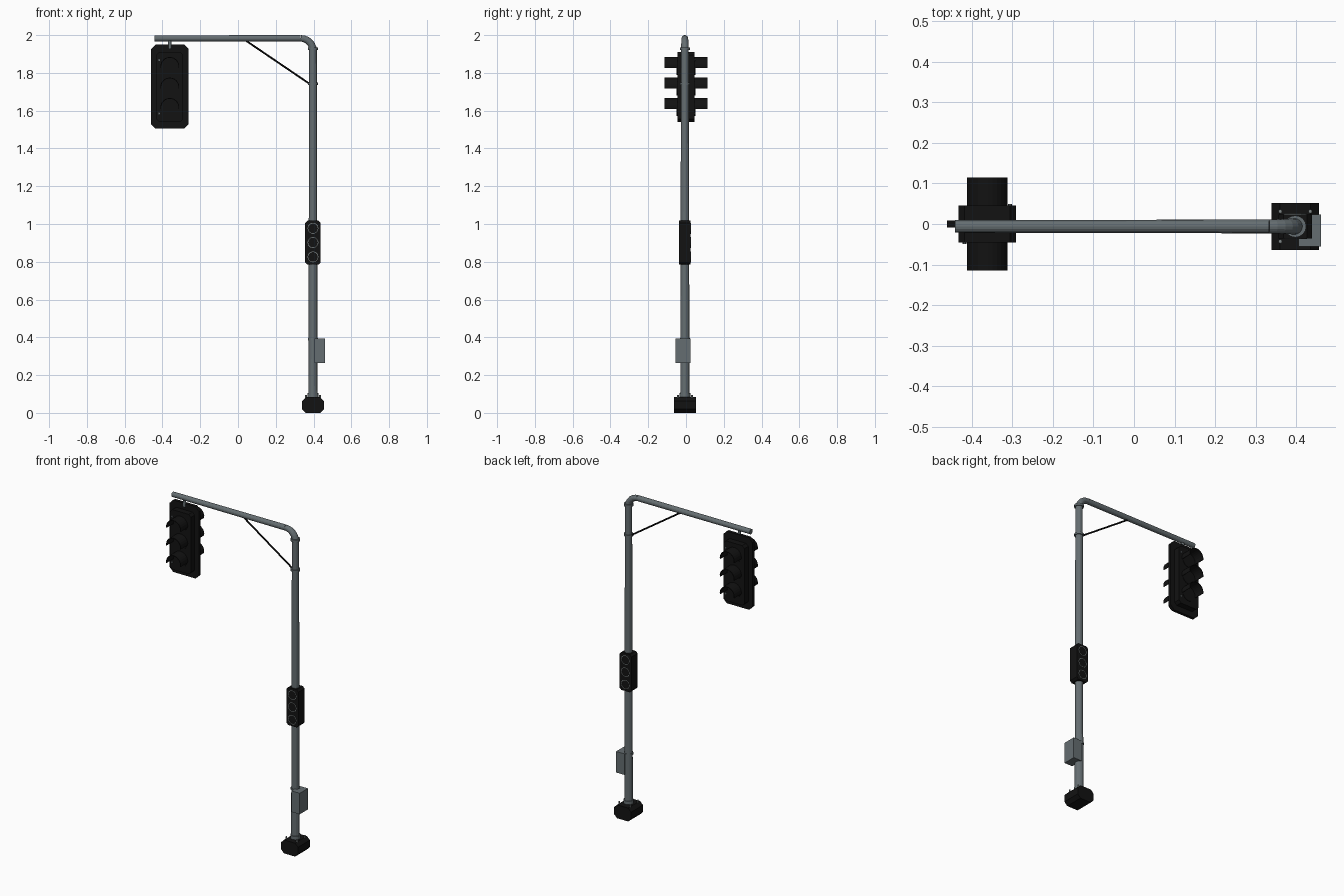
import bpy, bmesh, math
from mathutils import Vector

if "Cube" in bpy.data.objects:
    bpy.data.objects.remove(bpy.data.objects["Cube"])

PX, PY = 0.397, -0.006      # pole axis
SX = -0.361                 # hanging signal axis


def material(name, rgb):
    m = bpy.data.materials.new(name)
    m.diffuse_color = (*rgb, 1)
    m.use_nodes = True
    m.node_tree.nodes["Principled BSDF"].inputs["Base Color"].default_value = m.diffuse_color
    return m


GREY = material("painted_grey_metal", (0.13, 0.155, 0.165))
BLACK = material("matte_black", (0.006, 0.006, 0.006))
LIGHT = material("light_grey_metal", (0.22, 0.25, 0.25))


def finish(name, bm, mat):
    bmesh.ops.recalc_face_normals(bm, faces=bm.faces[:])
    me = bpy.data.meshes.new(name)
    bm.to_mesh(me)
    bm.free()
    me.materials.append(mat)
    ob = bpy.data.objects.new(name, me)
    bpy.context.collection.objects.link(ob)
    return ob


def tube(name, points, radii, mat, sides=16):
    """Round tube through points, one radius per point, capped ends."""
    pts = [Vector(p) for p in points]
    bm = bmesh.new()
    rings = []
    for i, p in enumerate(pts):
        t = (pts[min(i + 1, len(pts) - 1)] - pts[max(i - 1, 0)]).normalized()
        u = Vector((1, 0, 0)) if abs(t.y) > 0.9 else Vector((0, 1, 0))
        v = t.cross(u)
        rings.append([bm.verts.new(p + radii[i] * (
            u * math.cos(2 * math.pi * k / sides) + v * math.sin(2 * math.pi * k / sides)))
            for k in range(sides)])
    for a, b in zip(rings, rings[1:]):
        for k in range(sides):
            j = (k + 1) % sides
            bm.faces.new((a[k], a[j], b[j], b[k]))
    bm.faces.new(rings[0])
    bm.faces.new(rings[-1])
    return finish(name, bm, mat)


def slab(name, x0, x1, y0, y1, z0, z1, mat, c=0.0):
    """Box along y whose front outline has corners cut by c."""
    if c:
        out = [(x0 + c, z0), (x1 - c, z0), (x1, z0 + c), (x1, z1 - c),
               (x1 - c, z1), (x0 + c, z1), (x0, z1 - c), (x0, z0 + c)]
    else:
        out = [(x0, z0), (x1, z0), (x1, z1), (x0, z1)]
    bm = bmesh.new()
    f = bm.faces.new([bm.verts.new((x, y0, z)) for x, z in out])
    ext = bmesh.ops.extrude_face_region(bm, geom=[f])
    bmesh.ops.translate(bm, vec=(0, y1 - y0, 0),
                        verts=[g for g in ext["geom"] if isinstance(g, bmesh.types.BMVert)])
    return finish(name, bm, mat)


def arc_band(name, x, z, y0, y1, r0, r1, a0, a1, n, mat):
    """Curved band around a y axis: lamp rings and hoods."""
    closed = abs(a1 - a0 - 360) < 0.1
    bm = bmesh.new()
    rows = []
    for k in range(n if closed else n + 1):
        a = math.radians(a0 + (a1 - a0) * k / n)
        rows.append([bm.verts.new((x + r * math.cos(a), y, z + r * math.sin(a)))
                     for r, y in ((r0, y0), (r1, y0), (r1, y1), (r0, y1))])
    pairs = list(zip(rows, rows[1:])) + ([(rows[-1], rows[0])] if closed else [])
    for a, b in pairs:
        for k in range(4):
            j = (k + 1) % 4
            bm.faces.new((a[k], a[j], b[j], b[k]))
    if not closed:
        bm.faces.new(rows[0])
        bm.faces.new(rows[-1])
    return finish(name, bm, mat)


# Base block with anchor bolts
slab("base_block", PX - 0.058, PX + 0.058, PY - 0.058, PY + 0.058, 0, 0.083, BLACK, 0.02)
for sx in (-1, 1):
    for sy in (-1, 1):
        bx, by = PX + sx * 0.037, PY + sy * 0.037
        tube("anchor_bolt", [(bx, by, 0.08), (bx, by, 0.096)], [0.005] * 2, LIGHT, 6)

# Pole, collars, elbow and arm
tube("pole", [(PX, PY, 0.08), (PX, PY, 1.93)], [0.0245, 0.0205], GREY)
for z, r, h in ((0.095, 0.029, 0.02), (0.39, 0.027, 0.012), (1.742, 0.027, 0.012), (1.928, 0.027, 0.014)):
    tube("pole_collar", [(PX, PY, z - h / 2), (PX, PY, z + h / 2)], [r] * 2, GREY)
R, AZ = 0.065, 1.983
bend = [(PX - R + R * math.cos(a), PY, AZ - R + R * math.sin(a))
        for a in [math.radians(15 * k) for k in range(7)]]
tube("elbow", bend, [0.0205 - 0.0035 * k / 6 for k in range(7)], GREY)
tube("arm", [(PX - R, PY, AZ), (-0.441, PY, AZ)], [0.017, 0.0155], GREY)
tube("brace", [(PX - 0.018, PY, 1.742), (0.04, PY, 1.972)], [0.005] * 2, BLACK, 8)

# Control box on the pole
slab("control_box", 0.405, 0.461, -0.056, 0.024, 0.265, 0.395, GREY)

# Small three-lamp signal on the pole, both sides
slab("small_signal_housing", PX - 0.041, PX + 0.041, PY - 0.03, PY + 0.03, 0.785, 1.018, BLACK, 0.012)
for s in (-1, 1):
    for z in (0.826, 0.902, 0.977):
        arc_band("small_lamp_ring", PX, z, PY + s * 0.029, PY + s * 0.0315, 0.026, 0.029, 0, 360, 12, LIGHT)

# Hanging signal with backplate
tube("hanger", [(SX, PY, 1.93), (SX, PY, 1.975)], [0.009] * 2, GREY, 12)
slab("backplate", SX - 0.1, SX + 0.1, -0.009, 0.009, 1.505, 1.95, BLACK, 0.024)
slab("signal_housing", SX - 0.071, SX + 0.071, -0.046, 0.046, 1.54, 1.91, BLACK, 0.015)
for s in (-1, 1):
    for z in (1.617, 1.725, 1.834):
        tube("lamp_lens", [(SX, s * 0.044, z), (SX, s * 0.049, z)], [0.045] * 2, BLACK)
        arc_band("lamp_hood", SX, z, s * 0.044, s * 0.115, 0.046, 0.05, -9, 189, 14, BLACK)
    for z in (1.585, 1.868):
        hx = SX + s * 0.056
        tube("housing_latch", [(hx, s * 0.044, z), (hx, s * 0.049, z)], [0.005] * 2, GREY, 6)
